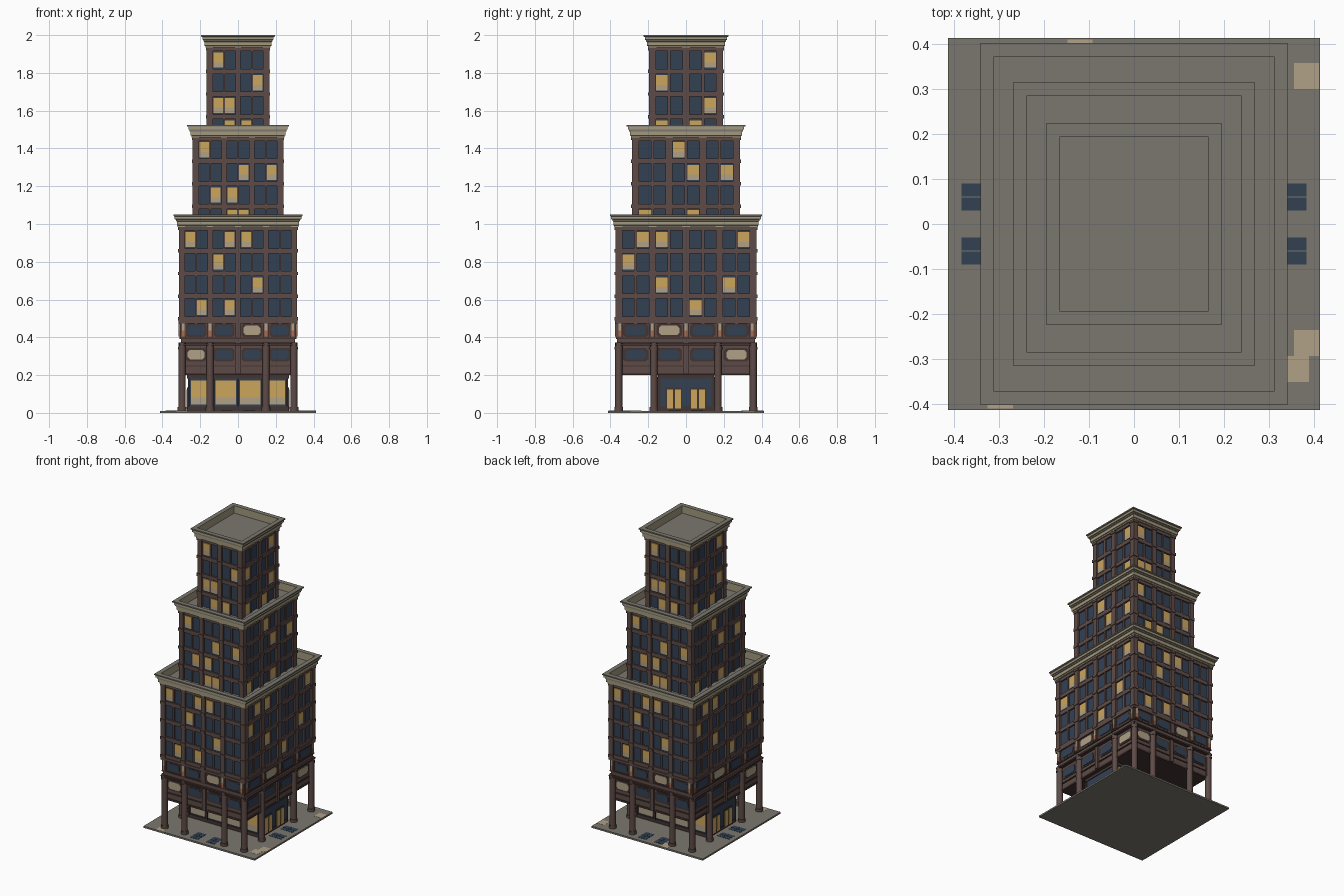
import bpy, bmesh, math

if "Cube" in bpy.data.objects:
    bpy.data.objects.remove(bpy.data.objects["Cube"])


def mat(name, r, g, b):
    lin = lambda c: (c / 255 / 12.92) if c < 10 else ((c / 255 + 0.055) / 1.055) ** 2.4
    m = bpy.data.materials.new(name)
    m.diffuse_color = (lin(r), lin(g), lin(b), 1)
    m.use_nodes = True
    m.node_tree.nodes["Principled BSDF"].inputs["Base Color"].default_value = m.diffuse_color
    return m


BROWN = mat("brown_masonry", 94, 75, 71)
DARK = mat("dark_brown", 66, 53, 50)
GLASS = mat("navy_glass", 51, 65, 84)
LIT = mat("lit_yellow", 203, 166, 92)
BLIND = mat("blind_tan", 176, 161, 135)
STONE = mat("cornice_stone", 163, 152, 126)
ROOF = mat("roof_grey", 122, 119, 110)
RUST = mat("rust_orange", 176, 106, 72)


class Part:
    """Collects boxes and plates; k is the side (0 front, 1 right, 2 back, 3 left)."""
    def __init__(self, name, material):
        self.name, self.material, self.bm = name, material, bmesh.new()

    def prism(self, k, pts, d0, d1):
        c, s = [(1, 0), (0, 1), (-1, 0), (0, -1)][k]
        place = lambda u, d, z: self.bm.verts.new((u * c + d * s, u * s - d * c, z))
        a = [place(u, d1, z) for u, z in pts]
        b = [place(u, d0, z) for u, z in pts]
        self.bm.faces.new(a)
        self.bm.faces.new(b[::-1])
        for i in range(len(a)):
            j = (i + 1) % len(a)
            self.bm.faces.new((a[j], a[i], b[i], b[j]))

    def box(self, k, u0, u1, d0, d1, z0, z1):
        self.prism(k, [(u0, z0), (u1, z0), (u1, z1), (u0, z1)], d0, d1)

    def block(self, hx, hy, z0, z1):
        self.box(0, -hx, hx, -hy, hy, z0, z1)

    def octagon(self, k, u, z, w, h, c, d0, d1):
        self.prism(k, [(u - w + c, z - h), (u + w - c, z - h), (u + w, z - h + c), (u + w, z + h - c),
                       (u + w - c, z + h), (u - w + c, z + h), (u - w, z + h - c), (u - w, z - h + c)], d0, d1)

    def finish(self):
        bmesh.ops.recalc_face_normals(self.bm, faces=self.bm.faces)
        me = bpy.data.meshes.new(self.name)
        self.bm.to_mesh(me)
        self.bm.free()
        me.materials.append(self.material)
        ob = bpy.data.objects.new(self.name, me)
        bpy.context.collection.objects.link(ob)


def cornice(name, hx, hy, top):
    """Stepped rectangular moulding with a sunken roof, lofted from (offset, height)."""
    prof = [(-.012, -.066), (.006, -.066), (.006, -.058), (.011, -.056), (.011, -.036), (.016, -.034),
            (.016, -.026), (.022, -.024), (.022, -.010), (.029, -.008), (.029, 0), (-.001, 0), (-.001, -.05)]
    bm = bmesh.new()
    prev = None
    for i, (o, z) in enumerate(prof):
        x, y = hx + o, hy + o
        loop = [bm.verts.new((a * x, b * y, top + z)) for a, b in ((-1, -1), (1, -1), (1, 1), (-1, 1))]
        if prev:
            for j in range(4):
                f = bm.faces.new((prev[j], prev[(j + 1) % 4], loop[(j + 1) % 4], loop[j]))
                f.material_index = 1 if i in (6, 10, 11) else 0
        else:
            bm.faces.new(loop[::-1])
        prev = loop
    bm.faces.new(prev).material_index = 1
    me = bpy.data.meshes.new(name)
    bm.to_mesh(me)
    bm.free()
    me.materials.append(STONE)
    me.materials.append(ROOF)
    bpy.context.collection.objects.link(bpy.data.objects.new(name, me))


BAY = (.148, .178)     # bay pitch on front and side
OFF = (.031, .039)     # window offset inside a bay
WIN = (.0255, .031)    # half window width
PIER = (.0145, .0185)  # half pier width


def tower(name, hx, hy, z0, top, bays, lit):
    glass, frame = Part(name + "_glass", GLASS), Part(name + "_piers_and_bands", BROWN)
    glow, blind = Part(name + "_lit_panes", LIT), Part(name + "_blinds", BLIND)
    glass.block(hx - .013, hy - .013, z0, top - .055)
    for k in range(4):
        a = k % 2
        half, d = (hx, hy) if a == 0 else (hy, hx)
        start = -bays * BAY[a] / 2
        for i in range(bays + 1):        # piers, clipped at the corners
            u = start + i * BAY[a]
            u0, u1 = max(u - PIER[a], -half), min(u + PIER[a], half)
            if i == 0:
                u0 = -half
            if i == bays:
                u1 = half
            frame.box(k, u0, u1, d - .03, d, z0, top - .06)
            for r in range(5):           # small block on the pier at each floor
                z = top - .072 - .12 * r
                if z > z0:
                    frame.box(k, u0 - .002, u1 + .002, d - .02, d + .004, z - .009, z + .009)
        for i in range(bays):            # mullion in each bay
            u = start + (i + .5) * BAY[a]
            m = OFF[a] - WIN[a]
            frame.box(k, u - m, u + m, d - .02, d - .005, z0, top - .06)
        for r in range(5):               # floor bands
            z = top - .072 - .12 * r
            if z > z0:
                frame.box(k, -half + .002, half - .002, d - .02, d - .003, z - .013, z + .013)
        for r, cols in enumerate(lit[a]):  # lit windows
            z = top - .132 - .12 * r
            for c in cols:
                u = start + (c // 2 + .5) * BAY[a] + (OFF[a] if c % 2 else -OFF[a])
                glow.box(k, u - WIN[a], u + WIN[a], d - .014, d - .008, z - .012, z + .04)
                blind.box(k, u - WIN[a], u + WIN[a], d - .014, d - .008, z - .04, z - .012)
    for p in (glass, frame, glow, blind):
        p.finish()
    cornice(name + "_cornice_and_roof", hx, hy, top)


# Three stepped tower stages
tower("lower_tower", .313, .374, .47, 1.05, 4,
      ([[0, 3, 4], [2], [5], [1, 3]], [[1, 2, 7], [0], [2, 6], [4]]))
tower("middle_tower", .24, .286, .99, 1.525, 3,
      ([[0], [3, 5], [1, 2], [2, 3]], [[2], [3, 5], [], [0, 3]]))
tower("top_tower", .166, .196, 1.465, 2.0, 2,
      ([[0], [3], [0, 1], [1, 2]], [[3], [0], [3], [0, 2]]))

# Podium: two floors carried on the pillars
podium, trim = Part("podium_walls", BROWN), Part("podium_dark_trim", DARK)
oct_glass, oct_lit = Part("podium_octagon_windows", GLASS), Part("podium_lit_windows", BLIND)
lamps, lamp_base = Part("pilaster_light_strips", BLIND), Part("pilaster_rust_strips", RUST)
podium.block(.290, .351, .206, .37)
podium.block(.303, .364, .37, .48)
trim.block(.294, .355, .200, .212)
trim.block(.296, .357, .245, .252)
trim.block(.313, .374, .358, .368)
trim.block(.309, .370, .392, .400)
podium.block(.315, .376, .472, .488)
LIT_LOW, LIT_HIGH = (0, 3), (2, 1)
for k in range(4):
    a = k % 2
    d = (.351, .290)[a]
    for i in range(4):
        u = (i - 1.5) * BAY[a]
        for z, dd, lit in ((.308, d, LIT_LOW[a]), (.437, d + .013, LIT_HIGH[a])):
            trim.octagon(k, u, z, BAY[a] * .38, .035, .012, dd - .01, dd + .004)
            part = oct_lit if i == lit else oct_glass
            part.octagon(k, u, z, BAY[a] * .30, .025, .012, dd - .01, dd + .007)
    for i in range(5):
        u = (i - 2) * BAY[a]
        e = .006 if i in (0, 4) else 0
        u -= math.copysign(e, u)
        podium.box(k, u - .012, u + .012, d - .01, d + .012, .206, .37)
        podium.box(k, u - .014, u + .014, d, d + .021, .40, .475)
        if i != 2 or a:
            lamps.box(k, u - .007, u + .007, d + .01, d + .024, .435, .472)
            lamp_base.box(k, u - .007, u + .007, d + .01, d + .024, .405, .435)
for p in (podium, trim, oct_glass, oct_lit, lamps, lamp_base):
    p.finish()

# Ground floor lobby: shop windows front and back, doors on the sides
lobby, lframe = Part("lobby_walls", GLASS), Part("lobby_frames", DARK)
shop, shop_low = Part("shop_and_door_lights", LIT), Part("shop_window_blinds", BLIND)
lobby.block(.265, .143, .01, .21)
lframe.block(.270, .148, .01, .034)
lframe.block(.270, .148, .182, .208)
for k in range(4):
    if k % 2 == 0:
        for i in range(4):
            u = (i - 1.5) * .13
            shop.box(k, u - .054, u + .054, .14, .147, .082, .172)
            shop_low.box(k, u - .054, u + .054, .14, .147, .044, .082)
        for i in range(5):
            u = (i - 2) * .13
            lframe.box(k, u - .006, u + .006, .135, .151, .03, .19)
    else:
        for u in (-.085, -.042, .042, .085):
            shop.box(k, u - .016, u + .016, .26, .272, .022, .125)
        for u in (-.064, .064):
            lframe.box(k, u - .044, u + .044, .26, .269, .012, .135)
for p in (lobby, lframe, shop, shop_low):
    p.finish()

# Round pillars
columns = [(sx * x, sy * y) for sx in (-1, 1) for sy in (-1, 1)
           for x, y in ((.296, .356), (.148, .356), (.296, .170))]
for x, y in columns:
    for r, z0, z1 in ((.019, .001, .372), (.023, .01, .03), (.022, .335, .35)):
        bpy.ops.mesh.primitive_cylinder_add(vertices=16, radius=r, depth=z1 - z0, location=(x, y, (z0 + z1) / 2))
        ob = bpy.context.object
        ob.name = "pillar" if z1 > .36 else "pillar_collar"
        ob.data.materials.append(BROWN)
        bpy.ops.object.shade_smooth_by_angle()

# Pavement slab with inlaid tiles
slab, blue, tan = Part("pavement", ROOF), Part("blue_tiles", GLASS), Part("tan_tiles", BLIND)
slab.block(.414, .414, 0, .011)
for k in range(4):
    for u in (-.06, .06):
        for j in range(2):
            d = .316 + j * .046
            for du in (-.0155, .0155):
                blue.box(k, u + du - .0145, u + du + .0145, d - .022, d + .022, .008, .0122)
for x, y in ((.384, .33), (.384, -.265), (.362, -.323), (-.298, -.382), (-.12, .382)):
    tan.box(0, x - .028, x + .028, -y - .029, -y + .029, .008, .0118)
for p in (slab, blue, tan):
    p.finish()
